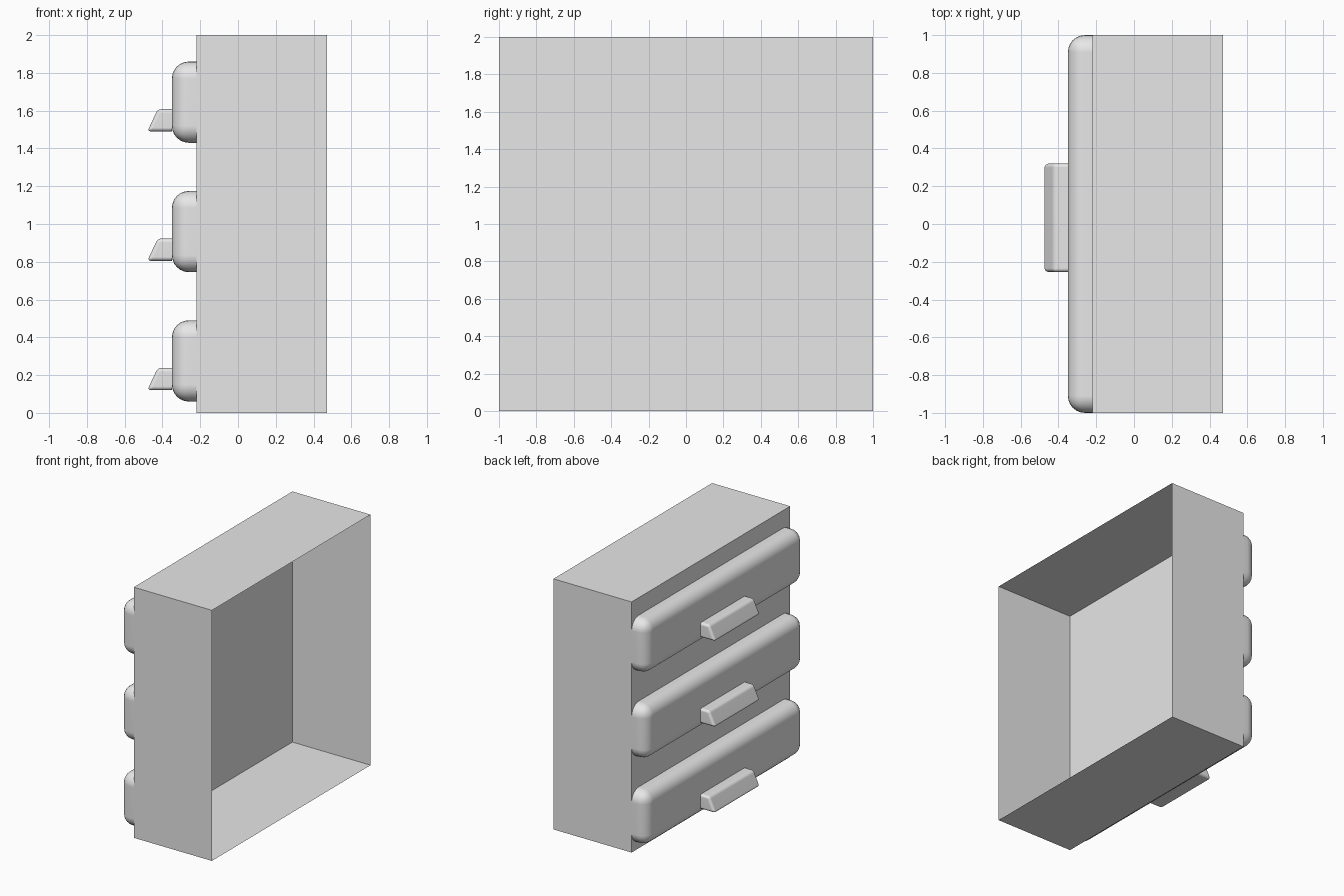
import bpy
import bmesh

default = bpy.data.objects.get("Cube")
if default:
    bpy.data.objects.remove(default, do_unlink=True)

GREY = (0.8, 0.8, 0.8, 1.0)
grey = bpy.data.materials.new("light_grey")
grey.use_nodes = True
grey.diffuse_color = GREY
grey.node_tree.nodes["Principled BSDF"].inputs["Base Color"].default_value = GREY


def prism(name, profile, y0, y1, open_x, bevel=0.0, segments=5):
    """Extrude an (x, z) profile along y, leave the side at open_x open, round the rest."""
    bm = bmesh.new()
    face = bm.faces.new([bm.verts.new((x, y0, z)) for x, z in profile])
    ext = bmesh.ops.extrude_face_region(bm, geom=[face], use_keep_orig=True)
    for v in ext["geom"]:
        if isinstance(v, bmesh.types.BMVert):
            v.co.y = y1
    bmesh.ops.recalc_face_normals(bm, faces=bm.faces)
    back = [f for f in bm.faces if all(abs(v.co.x - open_x) < 1e-5 for v in f.verts)]
    bmesh.ops.delete(bm, geom=back, context="FACES")
    if bevel:
        edges = [e for e in bm.edges if not e.is_boundary]
        bmesh.ops.bevel(bm, geom=edges, offset=bevel, offset_type="OFFSET",
                        segments=segments, profile=0.5, affect="EDGES", clamp_overlap=True)
    mesh = bpy.data.meshes.new(name)
    bm.to_mesh(mesh)
    bm.free()
    mesh.materials.append(grey)
    obj = bpy.data.objects.new(name, mesh)
    bpy.context.collection.objects.link(obj)
    if bevel:
        bpy.ops.object.select_all(action="DESELECT")
        obj.select_set(True)
        bpy.context.view_layer.objects.active = obj
        bpy.ops.object.shade_smooth_by_angle(angle=0.7)
        obj.modifiers.new("flat_faces", "WEIGHTED_NORMAL").keep_sharp = True
    return obj


def rect(x0, x1, z0, z1):
    return [(x0, z0), (x1, z0), (x1, z1), (x0, z1)]


# Cabinet shell, open on the +x side
FRONT, BACK, DRAWER = -0.22, 0.47, -0.35
prism("cabinet_shell", rect(FRONT, BACK, 0, 2), -1, 1, BACK)

# Three rounded drawers with slanted pull handles
for i, level in enumerate(("bottom", "middle", "top")):
    z = 0.06 + 0.685 * i
    prism(f"{level}_drawer", rect(DRAWER, FRONT, z, z + 0.43), -1, 1, FRONT, 0.09, 6)
    handle = [(-0.48, z + 0.06), (DRAWER, z + 0.06), (DRAWER, z + 0.178), (-0.425, z + 0.178)]
    prism(f"{level}_handle", handle, -0.255, 0.32, DRAWER, 0.02, 4)
